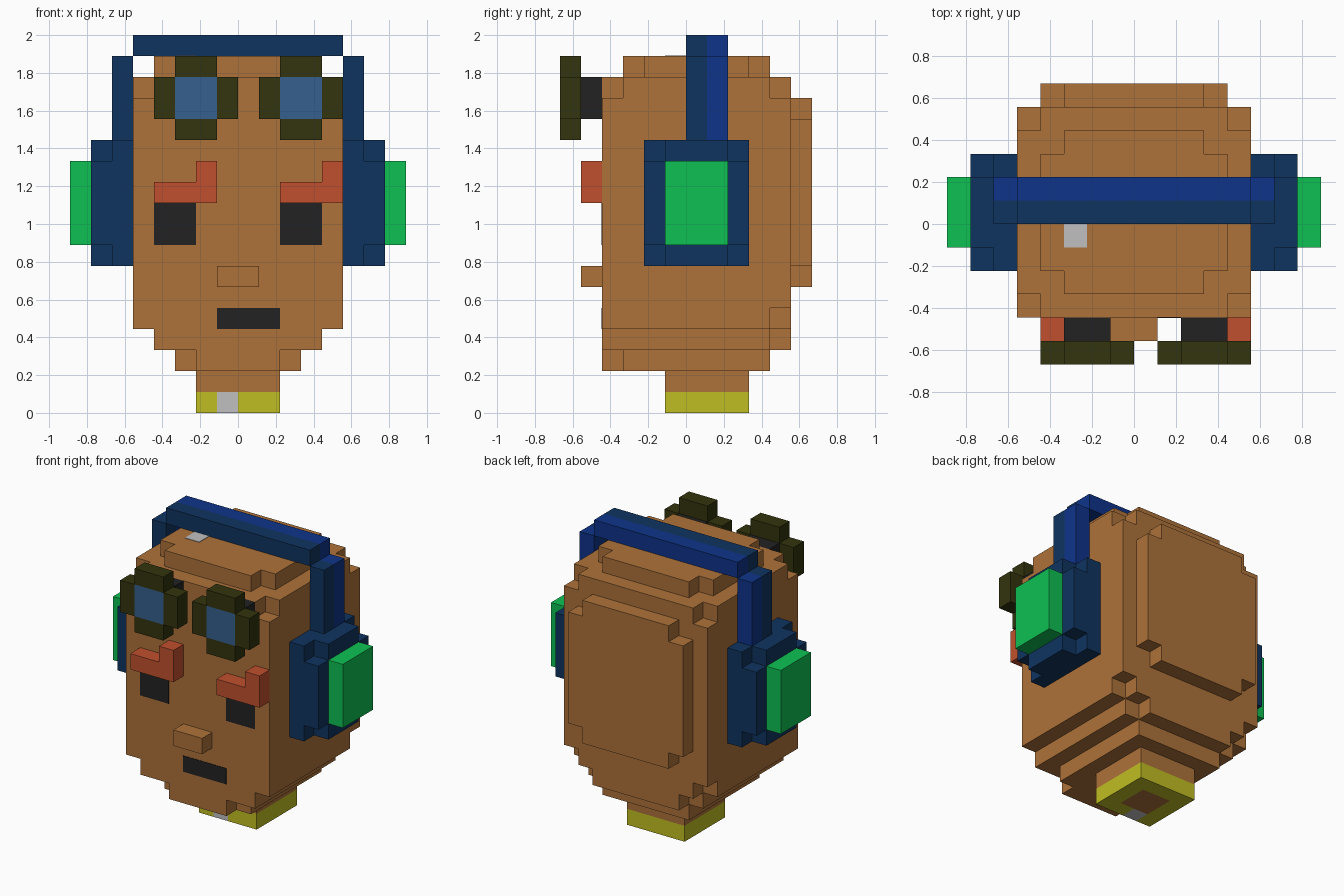
import bpy, bmesh
from mathutils import Vector

U = 1 / 9  # size of one block

cube = bpy.data.objects.get("Cube")
if cube:
    bpy.data.objects.remove(cube, do_unlink=True)


def linear(c):
    c /= 255
    return c / 12.92 if c <= 0.04045 else ((c + 0.055) / 1.055) ** 2.4


def material(name, *rgb):
    mat = bpy.data.materials.new(name)
    col = [linear(c) for c in rgb] + [1]
    mat.diffuse_color = col
    mat.use_nodes = True
    bsdf = next(n for n in mat.node_tree.nodes if n.type == 'BSDF_PRINCIPLED')
    bsdf.inputs["Base Color"].default_value = col
    return mat


SKIN = material("skin brown", 174, 114, 58)
NAVY = material("navy blue", 15, 52, 96)
BLUE = material("bright blue", 14, 52, 138)
GREEN = material("green", 14, 193, 83)
YELLOW = material("yellow", 192, 190, 34)
GREY = material("light grey", 192, 192, 192)
BLACK = material("soft black", 34, 34, 34)
OLIVE = material("dark olive", 51, 51, 14)
LENS = material("lens blue", 54, 96, 142)
RED = material("brick red", 192, 80, 45)


def place(axis, a, b, d):
    """Turn an outline point (a, b) at depth d along the axis into x, y, z."""
    return Vector({'x': (d, a, b), 'y': (a, d, b), 'z': (a, b, d)}[axis]) * U


def prism(name, mat, axis, lo, hi, *outlines):
    """Extrude one or more outlines, in block units, along an axis."""
    bm = bmesh.new()
    for pts in outlines:
        face = bm.faces.new([bm.verts.new(place(axis, a, b, lo)) for a, b in pts])
        ext = bmesh.ops.extrude_face_region(bm, geom=[face], use_keep_orig=True)
        verts = [v for v in ext["geom"] if isinstance(v, bmesh.types.BMVert)]
        bmesh.ops.translate(bm, verts=verts, vec=place(axis, 0, 0, hi - lo))
    bmesh.ops.recalc_face_normals(bm, faces=bm.faces)
    mesh = bpy.data.meshes.new(name)
    bm.to_mesh(mesh)
    bm.free()
    mesh.materials.append(mat)
    obj = bpy.data.objects.new(name, mesh)
    bpy.context.collection.objects.link(obj)
    return obj


def rect(a0, a1, b0, b1):
    return [(a0, b0), (a1, b0), (a1, b1), (a0, b1)]


def notched(a0, a1, b0, b1, low=True, high=True):
    """Rectangle with one block missing at its low-b and/or high-b corners."""
    pts = []
    pts += [(a0, b0 + 1), (a0 + 1, b0 + 1), (a0 + 1, b0),
            (a1 - 1, b0), (a1 - 1, b0 + 1), (a1, b0 + 1)] if low else [(a0, b0), (a1, b0)]
    pts += [(a1, b1 - 1), (a1 - 1, b1 - 1), (a1 - 1, b1),
            (a0 + 1, b1), (a0 + 1, b1 - 1), (a0, b1 - 1)] if high else [(a1, b1), (a0, b1)]
    return pts


# Neck, with a yellow collar that leaves a gap for a grey clasp
prism("neck", SKIN, 'z', 1, 2, rect(-2, 2, -1, 3))
prism("neck_core", SKIN, 'z', 0, 1, rect(-1, 1, 0, 2))
prism("collar", YELLOW, 'z', 0, 1,
      [(-1, -1), (-1, 2), (1, 2), (1, 0), (0, 0), (0, -1),
       (2, -1), (2, 3), (-2, 3), (-2, -1)])
prism("collar_clasp", GREY, 'z', 0, 1, rect(-1, 0, -1, 0))

# Head, stacked from chin to crown
prism("chin", SKIN, 'z', 2, 3, notched(-3, 3, -4, 4, high=False))
prism("jaw", SKIN, 'z', 3, 4, notched(-4, 4, -4, 5, low=False))
prism("lower_cheeks", SKIN, 'z', 4, 5, notched(-5, 5, -4, 5, low=False))
prism("head", SKIN, 'z', 5, 15, rect(-5, 5, -4, 5))
prism("forehead", SKIN, 'z', 15, 16, notched(-5, 5, -4, 5))
prism("crown", SKIN, 'z', 16, 17, notched(-4, 4, -3, 4))
prism("back_of_head", SKIN, 'y', 5, 6, notched(-4, 4, 6, 15))
prism("crown_spot", GREY, 'z', 17, 17.03, rect(-3, -2, -1, 0))

# Face
prism("nose", SKIN, 'y', -5, -4, rect(-1, 1, 6, 7))
prism("mouth", BLACK, 'y', -4.03, -4, rect(-1, 2, 4, 5))
for side, x in (("right", -4), ("left", 2)):
    prism(side + "_eye", BLACK, 'y', -4.03, -4, rect(x, x + 2, 8, 10))
    prism(side + "_eyebrow", RED, 'y', -5, -4,
          [(x, 10), (x + 3, 10), (x + 3, 12), (x + 2, 12), (x + 2, 11), (x, 11)])

# Goggles raised on the forehead
for side, x in (("right", -4), ("left", 1)):
    prism(side + "_goggle_frame", OLIVE, 'y', -6, -5,
          rect(x, x + 1, 14, 16), rect(x + 3, x + 4, 14, 16),
          rect(x + 1, x + 3, 13, 14), rect(x + 1, x + 3, 16, 17))
    prism(side + "_goggle_lens", LENS, 'y', -6, -5, rect(x + 1, x + 3, 14, 16))
    prism(side + "_goggle_mount", BLACK, 'y', -5, -4, rect(x + 1, x + 3, 14, 16))

# Headphones
for side, s in (("right", -1), ("left", 1)):
    prism(side + "_ear_cushion", NAVY, 'x', 5 * s, 6 * s, rect(-2, 3, 7, 13))
    prism(side + "_ear_cup", NAVY, 'x', 6 * s, 7 * s, notched(-2, 3, 7, 13))
    prism(side + "_ear_cap", GREEN, 'x', 7 * s, 8 * s, rect(-1, 2, 8, 12))

# Headband: navy front half, bright back half
for half, mat, y in (("front", NAVY, 0), ("back", BLUE, 1)):
    prism("headband_top_" + half, mat, 'y', y, y + 1, rect(-5, 5, 17, 18))
    prism("headband_arms_" + half, mat, 'y', y, y + 1,
          rect(-6, -5, 13, 17), rect(5, 6, 13, 17))
